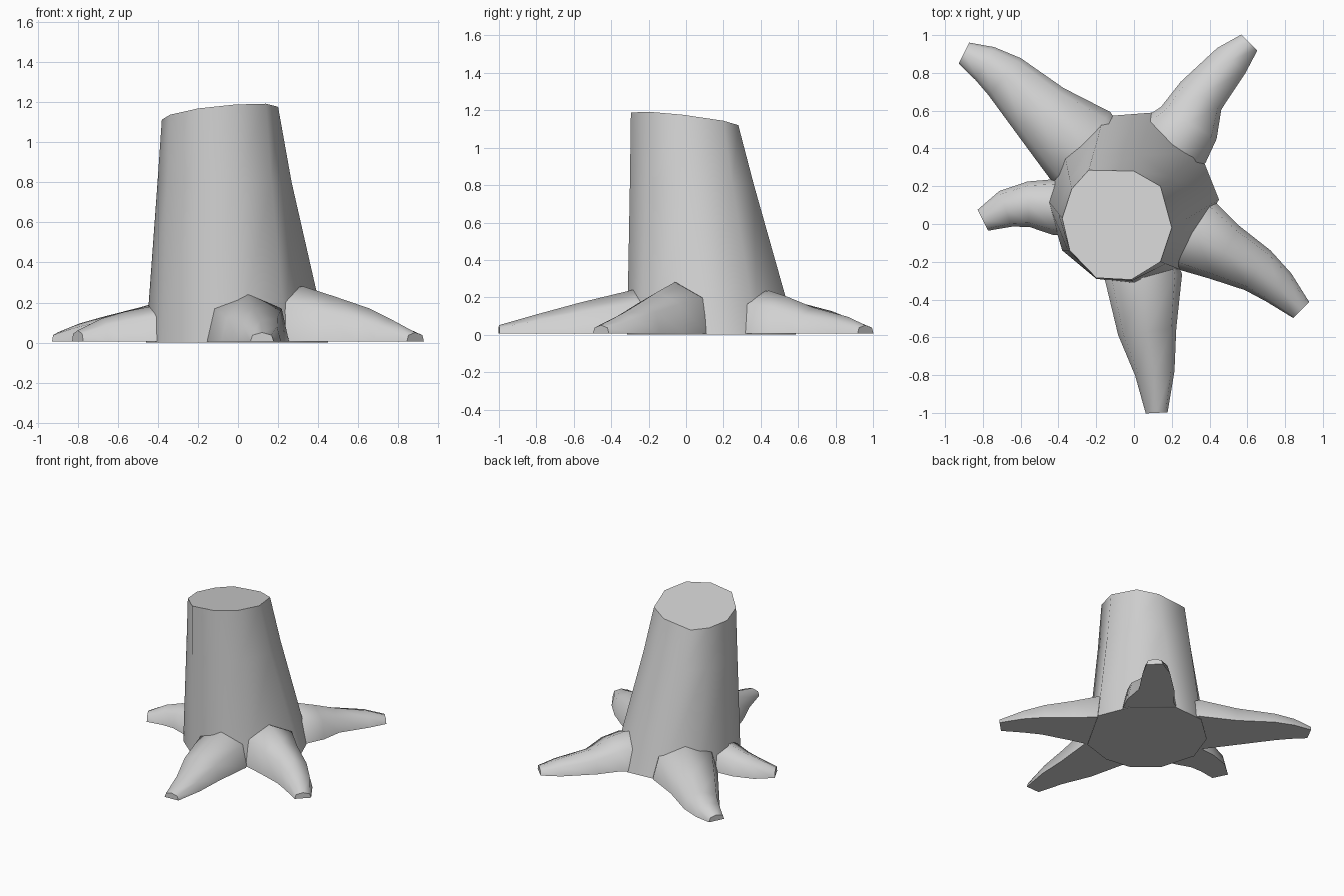
import bpy, bmesh, math
from mathutils import Vector

cube = bpy.data.objects.get("Cube")
if cube:
    bpy.data.objects.remove(cube, do_unlink=True)

# Single grey colour
grey = bpy.data.materials.new("light_grey")
grey.use_nodes = True
grey.diffuse_color = (0.64, 0.64, 0.64, 1)
grey.node_tree.nodes["Principled BSDF"].inputs["Base Color"].default_value = (0.64, 0.64, 0.64, 1)


def loft(name, rings):
    """Skin a list of equal-length closed rings and cap both ends."""
    bm = bmesh.new()
    loops = [[bm.verts.new(p) for p in ring] for ring in rings]
    for a, b in zip(loops, loops[1:]):
        for i in range(len(a)):
            j = (i + 1) % len(a)
            bm.faces.new((a[i], a[j], b[j], b[i]))
    bm.faces.new(loops[0][::-1])
    bm.faces.new(loops[-1])
    bmesh.ops.recalc_face_normals(bm, faces=bm.faces)
    mesh = bpy.data.meshes.new(name)
    bm.to_mesh(mesh)
    bm.free()
    mesh.materials.append(grey)
    obj = bpy.data.objects.new(name, mesh)
    bpy.context.collection.objects.link(obj)
    bpy.ops.object.select_all(action='DESELECT')
    obj.select_set(True)
    bpy.context.view_layer.objects.active = obj
    bpy.ops.object.shade_smooth_by_angle(angle=math.radians(58))
    return obj


# Trunk: ten-sided, leaning, with a slanted cut on top
base = [(.45, .13), (.35, .38), (.1, .59), (-.16, .57), (-.37, .38),
        (-.46, .13), (-.38, -.14), (-.2, -.29), (0, -.315), (.24, -.24)]
top = [(.2, -.02), (.14, .2), (0, .28), (-.24, .285), (-.33, .185),
       (-.38, .03), (-.34, -.14), (-.2, -.285), (-.015, -.295), (.14, -.2)]
low_ring = [Vector((x, y, 0)) for x, y in base]
top_ring = [Vector((x, y, 1.145 + .1 * (x + .09) - .12 * y)) for x, y in top]
mid_ring = []
for a, b in zip(low_ring, top_ring):
    p = a.lerp(b, .73)
    p.z = .8
    mid_ring.append(p)
loft("trunk", [low_ring, mid_ring, top_ring])

# Root cross-section: flat underneath, arched above
ARCH = [(-1, 0), (-.82, .7), (0, 1), (.82, .7), (1, 0)]


def root(name, path):
    """Path points are (x, y, half width, height) from trunk to tip."""
    pts = [Vector((x, y, 0)) for x, y, w, h in path]
    inward = (pts[0] - pts[1]).normalized() * .1
    rings = []
    for i, (x, y, w, h) in enumerate(path):
        d = (pts[min(i + 1, len(pts) - 1)] - pts[max(i - 1, 0)]).normalized()
        side = Vector((d.y, -d.x, 0))
        ring = [pts[i] + side * (w * u) + Vector((0, 0, .006 + h * v)) for u, v in ARCH]
        if i == 0:
            # hidden end buried in the trunk
            rings.append([pts[0] + inward + side * (w * .85 * u)
                          + Vector((0, 0, .006 + h * .95 * v)) for u, v in ARCH])
        rings.append(ring)
    loft(name, rings)


root("back_right_root", [(-.28, .41, .24, .23), (-.49, .59, .175, .17),
                         (-.685, .78, .13, .12), (-.79, .85, .1, .09), (-.9, .905, .062, .045)])
root("back_left_root", [(.22, .445, .2, .23), (.29, .535, .17, .2),
                        (.355, .68, .13, .14), (.515, .865, .1, .09), (.61, .96, .06, .045)])
root("front_left_root", [(.325, -.06, .205, .275), (.48, -.15, .16, .225),
                         (.655, -.245, .125, .165), (.765, -.335, .1, .11), (.885, -.455, .06, .045)])
root("front_root", [(.05, -.28, .205, .235), (.07, -.57, .155, .165),
                    (.11, -.79, .105, .105), (.12, -1, .058, .045)])
root("right_root", [(-.41, .09, .15, .18), (-.56, .105, .12, .15),
                    (-.68, .08, .1, .115), (-.8, .02, .062, .055)])
